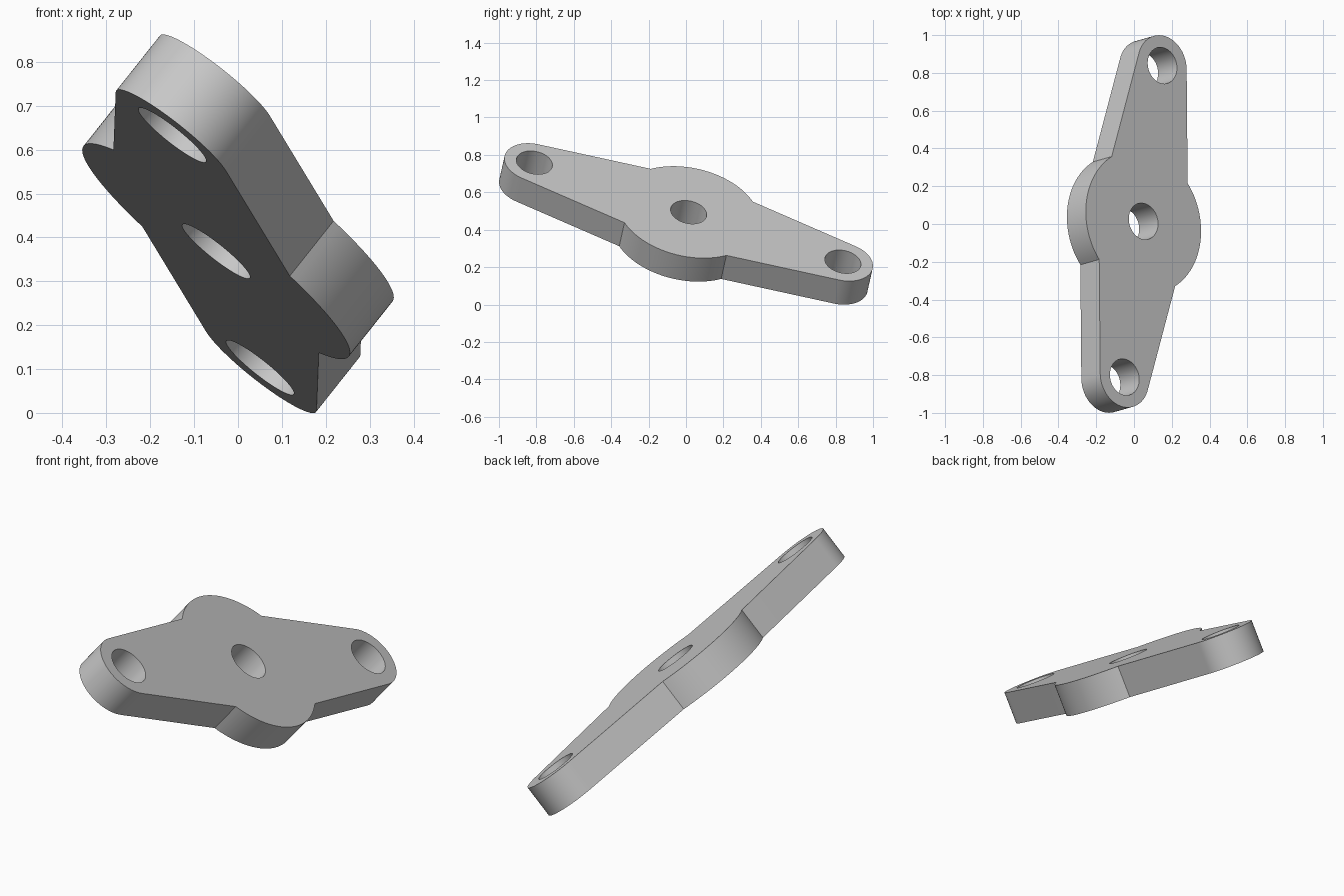
import bpy, bmesh
from math import sin, cos, pi, atan2, asin, hypot
from mathutils import Matrix, Vector

cube = bpy.data.objects.get("Cube")
if cube:
    bpy.data.objects.remove(cube, do_unlink=True)

# Main dimensions
REACH = 0.872        # hub centre to end hole centre
HUB_R = 0.386
END_R = 0.163
HOLE_R = 0.098
THICK = 0.163
JOINT = atan2(0.257, 0.288)   # angle at which an arm leaves the hub

# Plain grey metal
metal = bpy.data.materials.new("grey metal")
metal.use_nodes = True
grey = (0.58, 0.58, 0.58, 1)
metal.diffuse_color = grey
metal.node_tree.nodes["Principled BSDF"].inputs["Base Color"].default_value = grey


def arc(cx, radius, start, end, steps):
    angles = [start + (end - start) * i / steps for i in range(steps + 1)]
    return [Vector((cx + radius * cos(a), radius * sin(a), 0)) for a in angles]


def circle(cx, radius, steps=64):
    return arc(cx, radius, 0, 2 * pi, steps)[:-1]


# Half outline: rounded arm end tangent to its sides, then one side of the hub
dx, dy = REACH - HUB_R * cos(JOINT), HUB_R * sin(JOINT)
slope = atan2(dy, dx) - asin(END_R / hypot(dx, dy))
tangent = pi / 2 - slope
half = arc(REACH, END_R, -tangent, tangent, 40) + arc(0, HUB_R, JOINT, pi - JOINT, 32)
outline = half + [-p for p in half]

# Flat plate with three holes, extruded to thickness
bm = bmesh.new()
for loop in [outline] + [circle(x, HOLE_R) for x in (-REACH, 0, REACH)]:
    verts = [bm.verts.new(p) for p in loop]
    for i, v in enumerate(verts):
        bm.edges.new((v, verts[i - 1]))
bmesh.ops.triangle_fill(bm, edges=bm.edges[:], use_beauty=True, normal=(0, 0, 1))
top = bmesh.ops.extrude_face_region(bm, geom=bm.faces[:])["geom"]
bmesh.ops.translate(bm, vec=(0, 0, THICK),
                    verts=[g for g in top if isinstance(g, bmesh.types.BMVert)])
bmesh.ops.translate(bm, vec=(0, 0, -THICK / 2), verts=bm.verts[:])
bmesh.ops.recalc_face_normals(bm, faces=bm.faces[:])

# Tilt the plate into its resting pose
along = Vector((0.1, 0.825, -0.265)).normalized()
normal = Vector((0.613, 0.184, 0.767))
normal = (normal - along * normal.dot(along)).normalized()
across = normal.cross(along)
pose = Matrix((along, across, normal)).transposed().to_4x4()
bm.transform(Matrix.Translation((0, 0, 0.431)) @ pose)

mesh = bpy.data.meshes.new("flange_plate")
bm.to_mesh(mesh)
bm.free()
mesh.materials.append(metal)
plate = bpy.data.objects.new("flange_plate", mesh)
bpy.context.collection.objects.link(plate)
bpy.context.view_layer.objects.active = plate
plate.select_set(True)
bpy.ops.object.shade_smooth_by_angle(angle=pi / 6)
